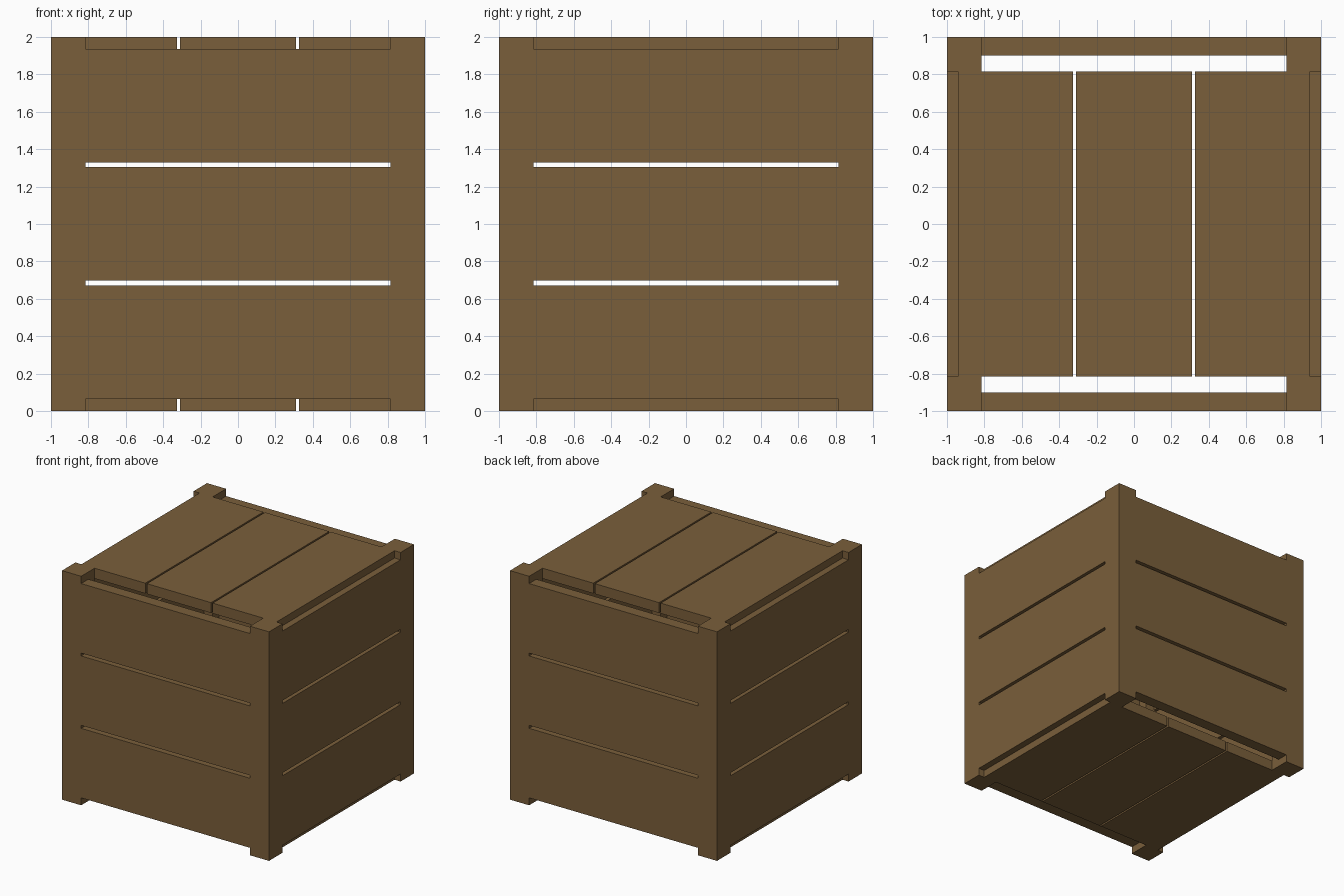
import bpy
import bmesh

if "Cube" in bpy.data.objects:
    bpy.data.objects.remove(bpy.data.objects["Cube"])

wood = bpy.data.materials.new("brown wood")
wood.diffuse_color = (0.195, 0.114, 0.043, 1)
wood.use_nodes = True
wood.node_tree.nodes["Principled BSDF"].inputs["Base Color"].default_value = wood.diffuse_color


def box(name, lo, hi):
    """Axis-aligned block between two corners."""
    bm = bmesh.new()
    bmesh.ops.create_cube(bm, size=1)
    for v in bm.verts:
        v.co = [lo[i] if v.co[i] < 0 else hi[i] for i in range(3)]
    mesh = bpy.data.meshes.new(name)
    bm.to_mesh(mesh)
    bm.free()
    mesh.materials.append(wood)
    obj = bpy.data.objects.new(name, mesh)
    bpy.context.collection.objects.link(obj)


POST = 0.815    # inner face of the corner posts
WALL = 0.9      # inner face of the wall planks
LID = 0.09      # thickness of the top and bottom planks

# corner posts, full height
for sx in (-1, 1):
    for sy in (-1, 1):
        xs, ys = sorted((sx, sx * POST)), sorted((sy, sy * POST))
        box("corner_post", (xs[0], ys[0], 0), (xs[1], ys[1], 2))

# three planks on each of the four walls, flush with the posts
for z0, z1 in ((0.065, 0.672), (0.698, 1.304), (1.329, 1.936)):
    for s in (-1, 1):
        a, b = sorted((s, s * WALL))
        box("front_back_plank", (-POST, a, z0), (POST, b, z1))
        box("side_plank", (a, -POST, z0), (b, POST, z1))

# three planks each for the lid and the floor
for x0, x1 in ((-0.942, -0.325), (-0.31, 0.31), (0.325, 0.942)):
    box("floor_plank", (x0, -POST, 0), (x1, POST, LID))
    box("lid_plank", (x0, -POST, 2 - LID), (x1, POST, 2))
